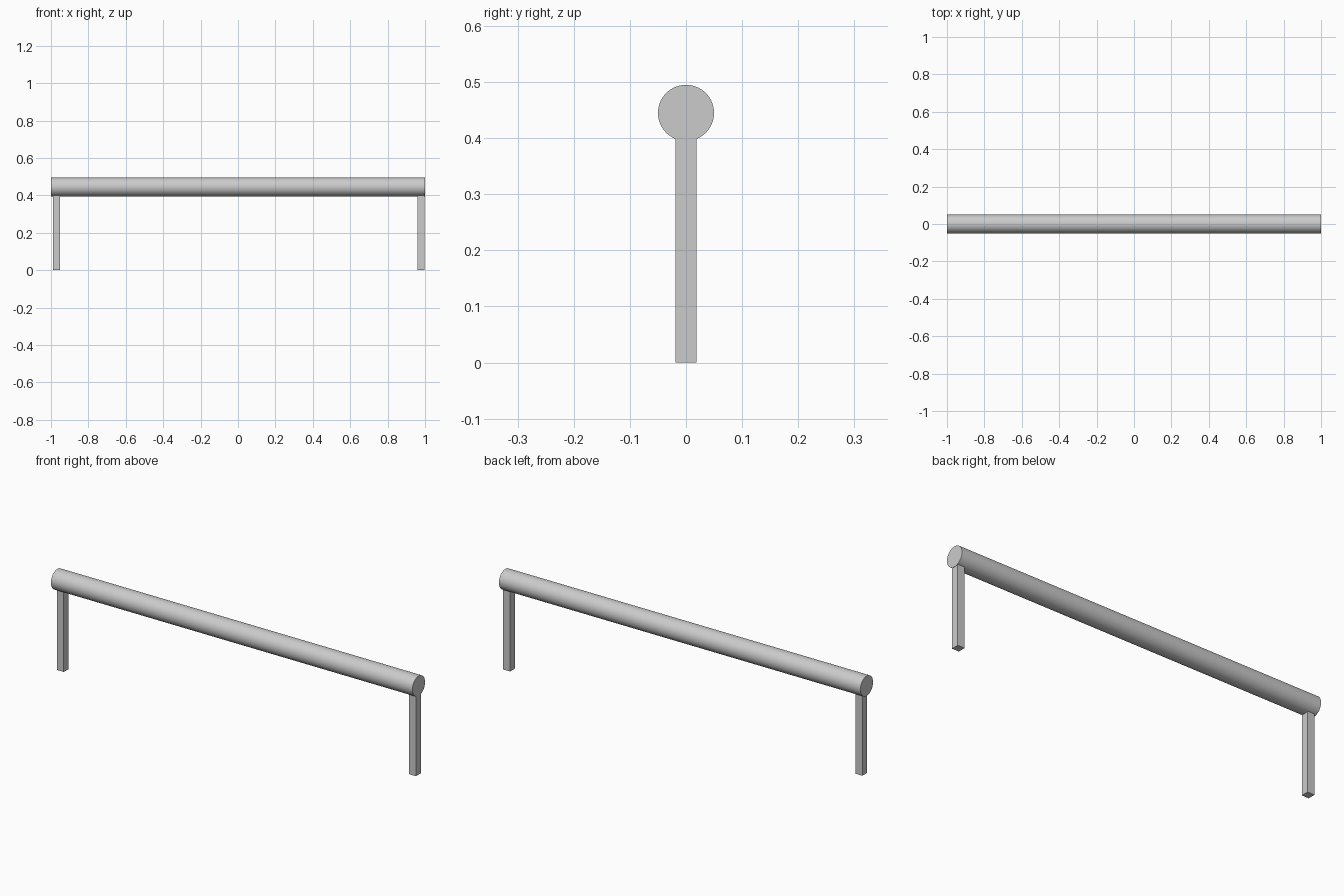
import bpy
import math

cube = bpy.data.objects.get("Cube")
if cube:
    bpy.data.objects.remove(cube, do_unlink=True)

# Single grey metal colour
GREY = (0.6, 0.6, 0.6, 1)
metal = bpy.data.materials.new("grey metal")
metal.use_nodes = True
metal.diffuse_color = GREY
metal.node_tree.nodes["Principled BSDF"].inputs["Base Color"].default_value = GREY

RADIUS, BAR_Z, LEG_WIDTH = 0.05, 0.445, 0.038

# Horizontal round bar
bpy.ops.mesh.primitive_cylinder_add(vertices=64, radius=RADIUS, depth=2,
                                    location=(0, 0, BAR_Z),
                                    rotation=(0, math.pi / 2, 0))
bar = bpy.context.object
bar.name = "round_bar"
bar.data.materials.append(metal)
bpy.ops.object.shade_smooth_by_angle(angle=math.radians(30))


# Square legs, their tops tucked just inside the bar
def add_leg(name, x):
    height = BAR_Z - RADIUS + 0.005
    bpy.ops.mesh.primitive_cube_add(size=1, location=(x, 0, height / 2))
    leg = bpy.context.object
    leg.name = name
    leg.scale = (LEG_WIDTH, LEG_WIDTH, height)
    bpy.ops.object.transform_apply(location=False, rotation=False, scale=True)
    leg.data.materials.append(metal)


add_leg("left_leg", 0.979)
add_leg("right_leg", -0.97)
